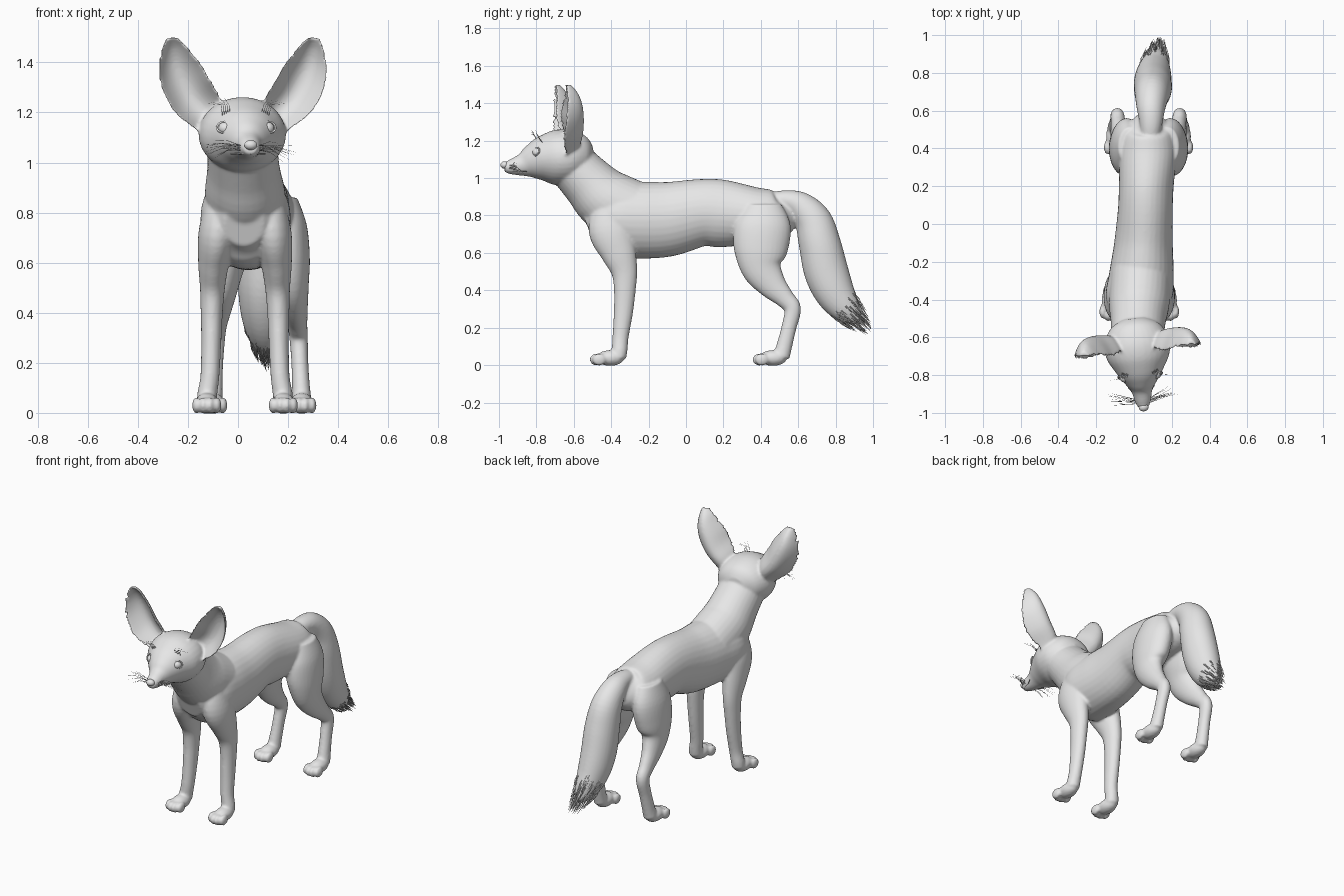
import bpy, bmesh, math, random
from mathutils import Vector, Matrix

random.seed(4)
if "Cube" in bpy.data.objects:
    bpy.data.objects.remove(bpy.data.objects["Cube"], do_unlink=True)

grey = bpy.data.materials.new("plain_grey")
grey.use_nodes = True
grey.diffuse_color = (0.8, 0.8, 0.8, 1)
grey.node_tree.nodes["Principled BSDF"].inputs["Base Color"].default_value = (0.8, 0.8, 0.8, 1)

FRONT_X, REAR_X = 0.028, 0.077
# The head is turned slightly to its left
PIVOT = Vector((0.012, -0.6, 0))
HEAD = Matrix.Translation(PIVOT) @ Matrix.Rotation(math.radians(6), 4, 'Z') @ Matrix.Translation((0, 0.6, 0))
STILL = Matrix.Identity(4)


def smooth_rows(rows, steps=5):
    """Catmull-Rom interpolation between rows of numbers."""
    rows = [tuple(r) for r in rows]
    ext = [rows[0]] + rows + [rows[-1]]
    out = []
    for a, b, c, d in zip(ext, ext[1:], ext[2:], ext[3:]):
        for k in range(steps):
            t = k / steps
            out.append([q + 0.5 * t * (r - p + t * (2*p - 5*q + 4*r - s + t * (3*(q - r) + s - p)))
                        for p, q, r, s in zip(a, b, c, d)])
    return out + [list(rows[-1])]


def skin(bm, rings, matrix=STILL):
    """Close a series of point rings into a solid."""
    loops = [[bm.verts.new(matrix @ Vector(p)) for p in ring] for ring in rings]
    n = len(loops[0])
    faces = [bm.faces.new((a[i], a[(i+1) % n], b[(i+1) % n], b[i]))
             for a, b in zip(loops, loops[1:]) for i in range(n)]
    faces += [bm.faces.new(loops[0][::-1]), bm.faces.new(loops[-1])]
    bmesh.ops.recalc_face_normals(bm, faces=faces)


def loft(bm, rows, matrix=STILL, sides=32):
    """Oval sections: x, y, z, half width, half depth."""
    rows = smooth_rows(rows)
    rings = []
    for i, (x, y, z, w, d) in enumerate(rows):
        a, b = rows[max(i-1, 0)], rows[min(i+1, len(rows)-1)]
        t = Vector((0, b[1]-a[1], b[2]-a[2])).normalized()
        up = t.cross(Vector((1, 0, 0)))
        c = Vector((x, y, z))
        rings.append([c + Vector((w * math.cos(u), 0, 0)) + up * (d * math.sin(u))
                      for u in (2 * math.pi * k / sides for k in range(sides))])
    skin(bm, rings, matrix)


def ball(bm, centre, size, matrix=STILL):
    m = matrix @ Matrix.Translation(centre) @ Matrix.Diagonal((*size, 1))
    bmesh.ops.create_uvsphere(bm, u_segments=24, v_segments=16, radius=1, matrix=m)


def make_object(name, bm):
    me = bpy.data.meshes.new(name)
    bm.to_mesh(me)
    bm.free()
    me.materials.append(grey)
    me.shade_smooth()
    ob = bpy.data.objects.new(name, me)
    bpy.context.collection.objects.link(ob)
    return ob


def hairs(name, strands, bevel, tip=0.2):
    cu = bpy.data.curves.new(name, 'CURVE')
    cu.dimensions = '3D'
    cu.bevel_depth = bevel
    cu.bevel_resolution = 0
    cu.materials.append(grey)
    for pts in strands:
        sp = cu.splines.new('POLY')
        sp.points.add(len(pts) - 1)
        for i, p in enumerate(pts):
            sp.points[i].co = (*p, 1)
            sp.points[i].radius = 1 - (1 - tip) * i / (len(pts) - 1)
    ob = bpy.data.objects.new(name, cu)
    bpy.context.collection.objects.link(ob)
    return ob


body = bmesh.new()

# Torso, rump to chest
loft(body, [(REAR_X, .56, .85, .05, .06), (REAR_X, .5, .81, .12, .125), (.075, .38, .80, .15, .15),
            (.065, .2, .81, .145, .18), (.06, .08, .815, .145, .18), (.05, -.1, .78, .155, .2),
            (.04, -.25, .775, .17, .205), (.028, -.38, .78, .178, .2), (.024, -.47, .77, .145, .16),
            (.024, -.53, .75, .08, .09)])
# Neck
loft(body, [(.035, -.27, .81, .16, .17), (.028, -.42, .88, .16, .168),
            (.022, -.52, .975, .145, .145), (.016, -.62, 1.08, .14, .13)])
# Tail
tail = [(.085, .44, .87, .05, .05), (.09, .53, .88, .06, .055), (.09, .61, .85, .075, .078),
        (.095, .68, .77, .09, .1), (.1, .715, .65, .1, .112), (.1, .75, .5, .1, .118),
        (.105, .80, .38, .09, .105), (.115, .865, .29, .065, .075), (.125, .925, .235, .02, .025)]
loft(body, tail)


# Paw with four toes
def paw(x, y):
    ball(body, (x, y - .045, .038), (.047, .075, .042))
    for k in (-1.5, -.5, .5, 1.5):
        ball(body, (x + k * .027, y - .125 + .014 * abs(k), .03), (.018, .037, .033))


# Legs
for s in (-1, 1):
    hind = [(.10, .41, .86, .06, .1), (.113, .41, .75, .085, .15), (.125, .40, .62, .085, .145),
            (.138, .405, .52, .068, .11), (.15, .46, .43, .052, .078), (.16, .53, .355, .04, .052),
            (.165, .57, .3, .037, .045), (.17, .55, .2, .034, .04), (.175, .525, .1, .036, .042),
            (.178, .51, .045, .04, .045)]
    fore = [(.09, -.40, .84, .07, .1), (.11, -.40, .72, .076, .12), (.125, -.36, .6, .062, .095),
            (.13, -.33, .5, .05, .07), (.133, -.327, .4, .044, .058), (.135, -.335, .28, .04, .051),
            (.14, -.35, .15, .038, .043), (.15, -.355, .08, .04, .042), (.153, -.36, .04, .04, .04)]
    for rows, mid in ((hind, REAR_X), (fore, FRONT_X)):
        loft(body, [(mid + s * r[0], *r[1:]) for r in rows])
        paw(mid + s * rows[-1][0], rows[-1][1])

# Head, skull to muzzle
loft(body, [(0, -.5, 1.12, .06, .05), (0, -.54, 1.12, .13, .11), (0, -.62, 1.115, .172, .145),
            (0, -.7, 1.108, .167, .147), (0, -.77, 1.1, .13, .122), (0, -.83, 1.085, .09, .09),
            (0, -.88, 1.07, .057, .06), (0, -.94, 1.06, .042, .04), (0, -.972, 1.06, .028, .026)], HEAD)

# Ears: inner edge x, z, outer edge x, z, back y, cup depth
ear = [(.07, 1.19, .15, 1.10, -.6, .04), (.09, 1.26, .2, 1.14, -.575, .085),
       (.13, 1.33, .275, 1.2, -.568, .11), (.165, 1.39, .325, 1.29, -.572, .1),
       (.205, 1.44, .338, 1.37, -.585, .08), (.235, 1.477, .33, 1.44, -.61, .055),
       (.268, 1.503, .31, 1.495, -.645, .02)]
for s in (-1, 1):
    rings = []
    for ix, iz, ox, oz, back, depth in smooth_rows(ear, 4):
        across = [k / 12 for k in range(13)]
        ring = []
        for side in (0, 1):
            for u in (across[::-1] if side else across):
                e = 2 * u - 1
                y = back - depth * e * e - side * (.014 + .012 * (1 - e * e))
                ring.append((s * (ix + (ox - ix) * u), y, iz + (oz - iz) * u))
        rings.append(ring)
    skin(body, rings, HEAD)

# Fuse everything into one smooth skin
skin_ob = make_object("body", body)
remesh = skin_ob.modifiers.new("fuse", 'REMESH')
remesh.mode = 'VOXEL'
remesh.voxel_size = 0.008
relax = skin_ob.modifiers.new("relax", 'SMOOTH')
relax.factor = 0.5
relax.iterations = 5
bpy.context.view_layer.objects.active = skin_ob
for mod in ("fuse", "relax"):
    bpy.ops.object.modifier_apply(modifier=mod)
skin_ob.data.shade_smooth()

# Nose
bm = bmesh.new()
ball(bm, (0, -.972, 1.07), (.026, .022, .02), HEAD)
make_object("nose", bm)

# Eyes, eyelids and lips
for s, side in ((-1, "right"), (1, "left")):
    bm = bmesh.new()
    ball(bm, (s * .083, -.802, 1.137), (.029, .029, .026), HEAD)
    make_object(side + "_eye", bm)
    out = Vector((s * .5, -.78, .3)).normalized()
    u = out.cross(Vector((0, 0, 1))).normalized()
    v = u.cross(out)
    c = Vector((s * .083, -.802, 1.137)) + out * .016
    lid = [HEAD @ (c + u * (.031 * math.cos(a)) + v * (.023 * math.sin(a)))
           for a in (2 * math.pi * k / 24 for k in range(25))]
    hairs(side + "_eyelid", [lid], .0045, 1)
    lip = [HEAD @ Vector(p) for p in ((0, -.968, 1.037), (s * .025, -.95, 1.036),
                                      (s * .042, -.9, 1.036), (s * .07, -.86, 1.035))]
    hairs(side + "_lip", [lip], .004, .6)

# Whiskers and brow hairs
whiskers, brows = [], []
for s in (-1, 1):
    for k in range(12):
        start = Vector((s * .038, -.95 + .008 * (k % 4), 1.05 + .009 * (k // 4)))
        reach = random.uniform(.08, .15)
        end = start + Vector((s * reach, random.uniform(0, .06), random.uniform(-.05, .025)))
        mid = (start + end) / 2 + Vector((0, 0, .012))
        whiskers.append([HEAD @ p for p in (start, mid, end)])
    for k in range(5):
        start = Vector((s * (.06 + .008 * k), -.775, 1.185))
        mid = start + Vector((s * .01, -.03, .045))
        end = mid + Vector((s * (.02 + .01 * k), -.01, .03 - .006 * k))
        brows.append([HEAD @ p for p in (start, mid, end)])
hairs("whiskers", whiskers, .0014)
hairs("brow_hairs", brows, .0014)

# Bristly tail tip
tuft = []
path = [r for r in smooth_rows(tail) if r[1] > .8]
for k in range(150):
    x, y, z, w, d = random.choice(path)
    a = random.uniform(0, 2 * math.pi)
    along = Vector((.06, .66, -.6)).normalized()
    up = Vector((0, .67, .74))
    radial = Vector((w * math.cos(a), 0, 0)) + up * (d * math.sin(a))
    root = Vector((x, y, z)) + radial * .93
    length = min(random.uniform(.05, .1), (.985 - root.y) / .66)
    tip = root + along * length - radial * .15
    tuft.append([root, (root + tip) / 2 + radial * .08, tip])
hairs("tail_tuft", tuft, .004, .15)
